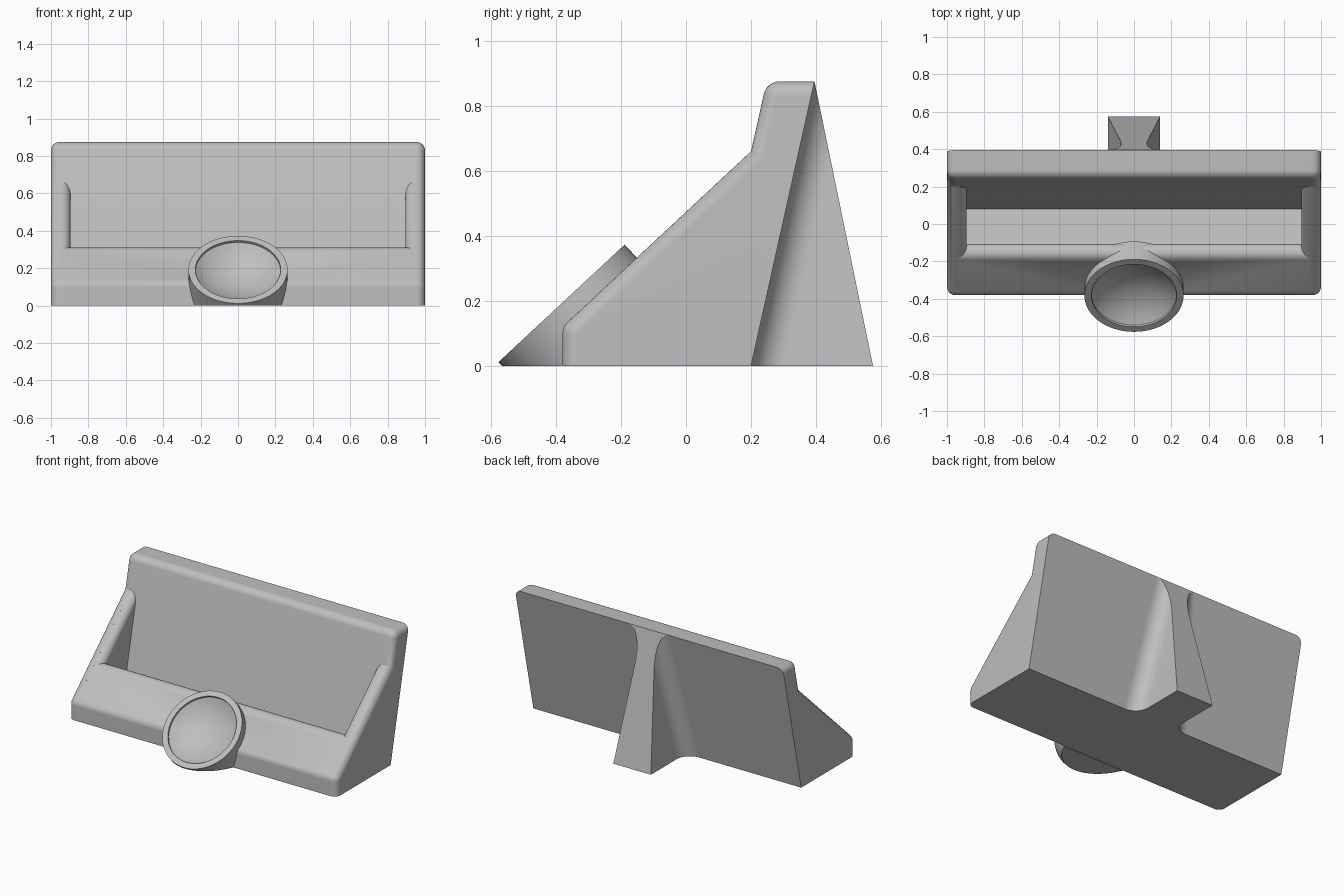
import bpy, bmesh, math
from mathutils import Vector, Matrix

cube = bpy.data.objects.get("Cube")
if cube:
    bpy.data.objects.remove(cube, do_unlink=True)

grey = bpy.data.materials.new("light_grey")
grey.use_nodes = True
grey.diffuse_color = (0.52, 0.52, 0.52, 1)
grey.node_tree.nodes["Principled BSDF"].inputs["Base Color"].default_value = grey.diffuse_color


def make(name, bm):
    bmesh.ops.recalc_face_normals(bm, faces=bm.faces)
    mesh = bpy.data.meshes.new(name)
    bm.to_mesh(mesh)
    bm.free()
    mesh.materials.append(grey)
    obj = bpy.data.objects.new(name, mesh)
    bpy.context.collection.objects.link(obj)
    return obj


def activate(obj):
    bpy.ops.object.select_all(action='DESELECT')
    obj.select_set(True)
    bpy.context.view_layer.objects.active = obj


def fillet(before, corner, after, r, steps=8):
    """Arc points that round a profile corner."""
    p = Vector(corner)
    a = (Vector(before) - p).normalized()
    b = (Vector(after) - p).normalized()
    half = a.angle(b) / 2
    centre = p + (a + b).normalized() * (r / math.sin(half))
    start = p + a * (r / math.tan(half)) - centre
    end = p + b * (r / math.tan(half)) - centre
    return [tuple(centre + start.lerp(end, i / steps).normalized() * r)
            for i in range(steps + 1)]


def prism(profile, x0, x1):
    """Extrude a (y, z) profile along x."""
    bm = bmesh.new()
    face = bm.faces.new([bm.verts.new((x0, y, z)) for y, z in profile])
    new = bmesh.ops.extrude_face_region(bm, geom=[face])["geom"]
    verts = [v for v in new if isinstance(v, bmesh.types.BMVert)]
    bmesh.ops.translate(bm, verts=verts, vec=(x1 - x0, 0, 0))
    return bm


def bevel(bm, edges, size):
    bmesh.ops.bevel(bm, geom=edges, offset=size, segments=8, profile=0.5,
                    affect='EDGES', clamp_overlap=False)


def lathe(profile):
    """Spin an (r, h) profile, then tilt it onto the sloping front."""
    bm = bmesh.new()
    verts = [bm.verts.new((r, 0, h)) for r, h in profile]
    edges = [bm.edges.new(pair) for pair in zip(verts, verts[1:])]
    bmesh.ops.spin(bm, geom=verts + edges, cent=(0, 0, 0), axis=(0, 0, 1),
                   angle=math.tau, steps=72, use_duplicate=False)
    bmesh.ops.remove_doubles(bm, verts=bm.verts, dist=0.0001)
    tilt = Matrix.Translation((0, -0.3825, 0.1925)) @ Matrix.Rotation(slope_angle, 4, 'X')
    bmesh.ops.transform(bm, matrix=tilt, verts=bm.verts)
    return bm


def dish(radius, edge_h, depth, steps=14):
    """Spherical bowl section from its centre to its edge."""
    sphere = (radius ** 2 + depth ** 2) / (2 * depth)
    top = math.asin(radius / sphere)
    return [(sphere * math.sin(top * i / steps),
             edge_h - depth + sphere * (1 - math.cos(top * i / steps)))
            for i in range(steps + 1)]


# Key points of the side profile
front_foot, front_top = (-0.38, 0), (-0.38, 0.12)
knee, brow = (0.2, 0.66), (0.248, 0.875)
back_top, back_foot = (0.395, 0.875), (0.2, 0)
slope_angle = math.atan2(knee[1] - front_top[1], knee[0] - front_top[0])
nose = fillet(front_foot, front_top, knee, 0.05)
crest = fillet(knee, brow, back_top, 0.05)
WALL, INNER, ROUND = 0.945, 0.895, 0.045

# Cradle: lip, slot and backrest in one section
lip = []
for i in range(17):
    a = math.radians(133 - 145.5 * i / 16)
    lip.append((-0.156 + 0.05 * math.cos(a), 0.26 + 0.05 * math.sin(a)))
slot = [(-0.126, 0.165), (0.08, 0.12)]
cradle = make("cradle", prism([front_foot] + nose + lip + slot + crest
                              + [back_top, back_foot], -WALL, WALL))

# Hollow the cradle under the cup
bowl = dish(0.235, -0.018, 0.085)
cutter = make("cup_cutter", lathe(bowl + [(0.235, 0.15), (0, 0.15)]))
cutter.hide_render = True
cut = cradle.modifiers.new("cup_hollow", 'BOOLEAN')
cut.operation, cut.solver, cut.object = 'DIFFERENCE', 'EXACT', cutter
activate(cradle)
bpy.ops.object.modifier_apply(modifier=cut.name)
bpy.data.objects.remove(cutter, do_unlink=True)
parts = [cradle]

# Side walls: rounded outer half and rounded inner half
for side, sign in (("left", 1), ("right", -1)):
    bm = prism([front_foot] + nose + [knee] + crest + [back_top, back_foot],
               sign * WALL, sign)
    rim = []
    for e in bm.edges:
        outer = all(abs(v.co.x) > 0.99 for v in e.verts)
        floor = all(v.co.z < 0.001 for v in e.verts)
        if outer and not floor and e.calc_length() < 0.85:
            rim.append(e)
    bevel(bm, rim, ROUND)
    parts.append(make(side + "_outer_wall", bm))

    bm = prism([(-0.34, 0.05), (-0.34, 0.157), (0.3, 0.753), (0.2, 0.05)],
               sign * WALL, sign * INNER)
    top = [e for e in bm.edges
           if all(abs(v.co.x) < 0.9 and v.co.z > 0.1 for v in e.verts)]
    bevel(bm, top, ROUND)
    parts.append(make(side + "_inner_wall", bm))

# Round cup with a shallow bowl, trimmed flat at the floor
bm = lathe(dish(0.228, -0.014, 0.08) + [(0.228, 0), (0.265, 0), (0.265, -0.14), (0, -0.14)])
cutting = bmesh.ops.bisect_plane(bm, geom=bm.verts[:] + bm.edges[:] + bm.faces[:],
                                 plane_co=(0, 0, 0), plane_no=(0, 0, -1), clear_outer=True)
rim = [g for g in cutting["geom_cut"] if isinstance(g, bmesh.types.BMEdge)]
bmesh.ops.holes_fill(bm, edges=rim, sides=0)
parts.append(make("cup", bm))

# Rear strut: tapered leg blended into the sloping back
bm = bmesh.new()
LEVELS, ARC, R = 40, 10, 0.1
rings = []
for i in range(LEVELS + 1):
    t = 0.998 * i / LEVELS
    back, depth, width = 0.2 + 0.195 * t, 0.375 * (1 - t), 0.14 - 0.093 * t
    sweep = math.acos(max(0, 1 - depth / R))
    half = [(width + R, back - 0.01)]
    for k in range(ARC + 1):
        a = sweep * k / ARC
        half.append((width + R - R * math.sin(a), back + R - R * math.cos(a)))
    half.append((half[-1][0], back + depth))
    outline = half + [(-x, y) for x, y in reversed(half)]
    rings.append([bm.verts.new((x, y, 0.875 * t)) for x, y in outline])
for low, high in zip(rings, rings[1:]):
    for k in range(len(low)):
        n = (k + 1) % len(low)
        bm.faces.new((low[k], low[n], high[n], high[k]))
bm.faces.new(rings[0])
bm.faces.new(rings[-1])
bmesh.ops.remove_doubles(bm, verts=bm.verts, dist=0.00005)
parts.append(make("rear_strut", bm))

for part in parts:
    activate(part)
    bpy.ops.object.shade_smooth_by_angle(angle=math.radians(30))
